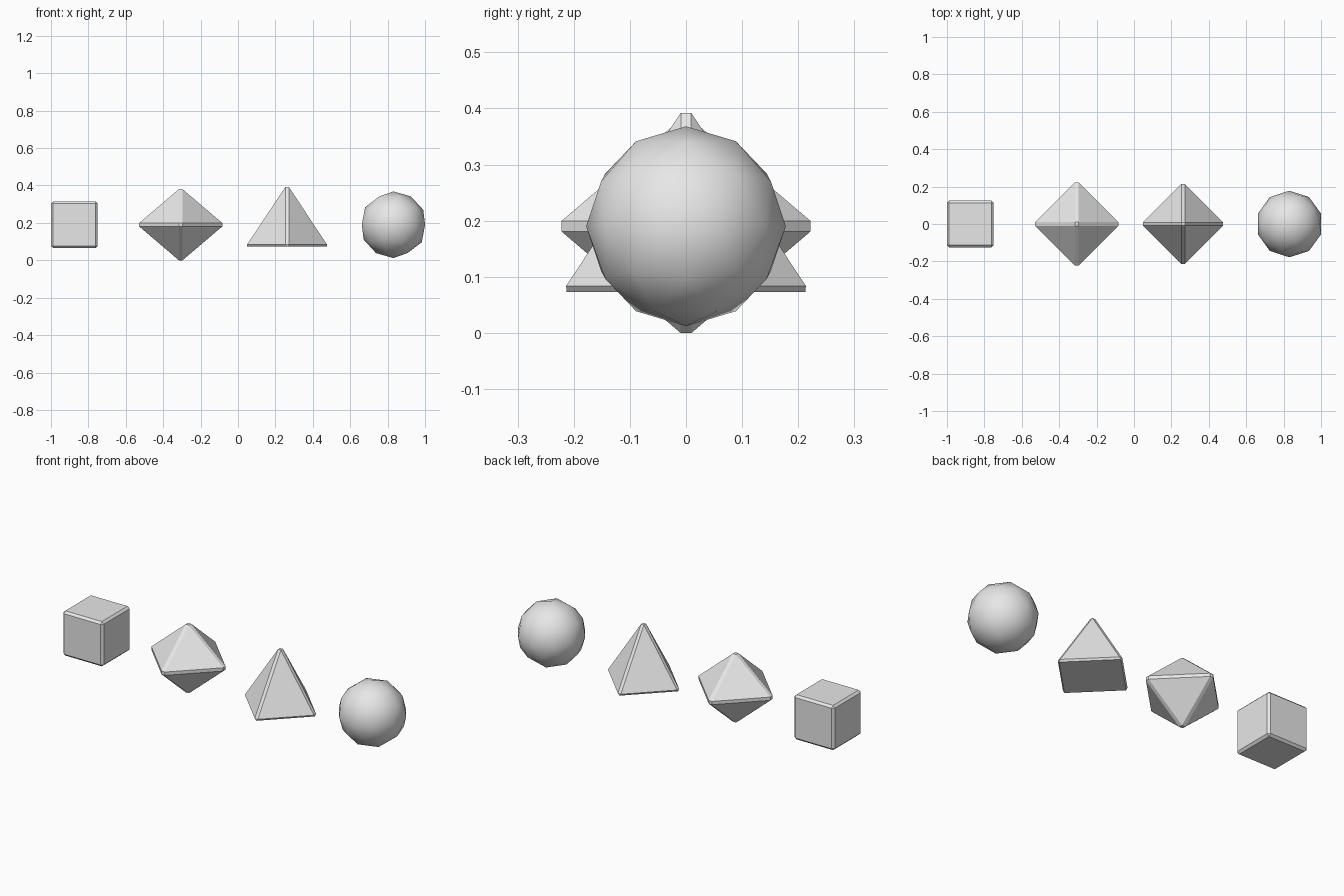
import bpy
import bmesh
import math
from mathutils import Vector

cube = bpy.data.objects.get("Cube")
if cube:
    bpy.data.objects.remove(cube, do_unlink=True)

CENTRE_Z = 0.19
SPACING = 0.5687
FIRST_X = -0.875
EDGE = 0.012

grey = bpy.data.materials.new("light_grey")
grey.use_nodes = True
grey.diffuse_color = (0.8, 0.8, 0.8, 1)
grey.node_tree.nodes["Principled BSDF"].inputs["Base Color"].default_value = (0.8, 0.8, 0.8, 1)


def add_solid(name, slot, bm, z=CENTRE_Z, chamfer=True):
    """Place a solid in the row, with chamfered edges if wanted."""
    bmesh.ops.recalc_face_normals(bm, faces=bm.faces)
    mesh = bpy.data.meshes.new(name)
    bm.to_mesh(mesh)
    bm.free()
    mesh.materials.append(grey)
    obj = bpy.data.objects.new(name, mesh)
    obj.location = (FIRST_X + slot * SPACING, 0, z)
    bpy.context.collection.objects.link(obj)
    if chamfer:
        bevel = obj.modifiers.new("chamfer", 'BEVEL')
        bevel.width = EDGE
        bevel.segments = 1
        bevel.limit_method = 'NONE'
    return obj


# Cube
bm = bmesh.new()
bmesh.ops.create_cube(bm, size=0.25)
add_solid("cube_block", 0, bm)

# Octahedron: hull of its six corners
bm = bmesh.new()
for axis, reach in enumerate((0.243, 0.243, 0.207)):
    for side in (-1, 1):
        corner = Vector()
        corner[axis] = side * reach
        bm.verts.new(corner)
bmesh.ops.convex_hull(bm, input=bm.verts)
add_solid("octahedron", 1, bm)

# Pyramid, corners pointing along the axes
height = 0.347
bm = bmesh.new()
bmesh.ops.create_cone(bm, cap_ends=True, cap_tris=False, segments=4,
                      radius1=0.23, radius2=0, depth=height)
bmesh.ops.remove_doubles(bm, verts=bm.verts, dist=0.0001)
add_solid("pyramid", 2, bm, z=0.073 + height / 2)

# Ball: coarse smooth icosphere
bm = bmesh.new()
bmesh.ops.create_icosphere(bm, subdivisions=2, radius=0.178)
ball = add_solid("ball", 3, bm, chamfer=False)
bpy.ops.object.select_all(action='DESELECT')
ball.select_set(True)
bpy.context.view_layer.objects.active = ball
bpy.ops.object.shade_smooth_by_angle(angle=math.radians(30))
